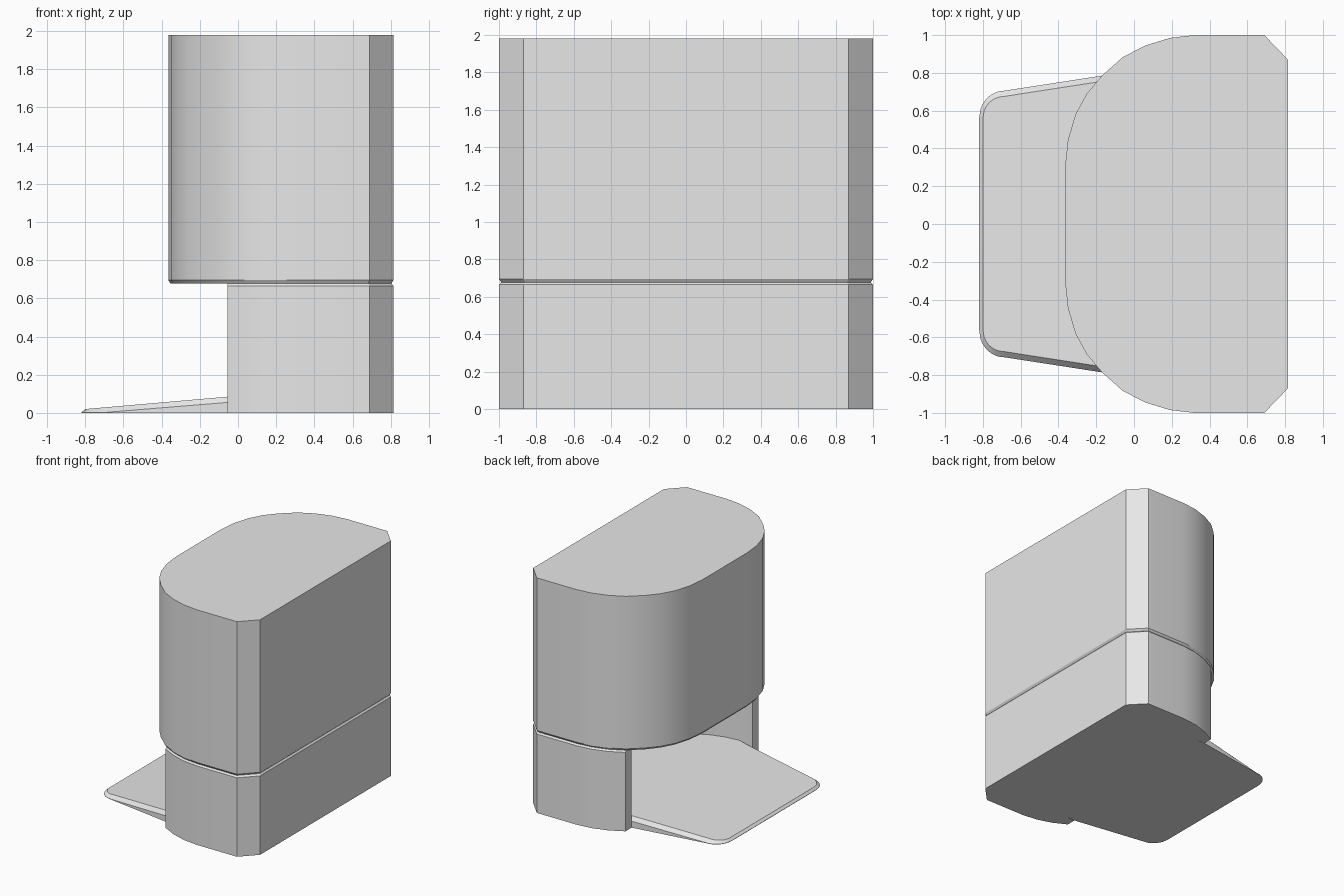
import bpy, bmesh, math

if "Cube" in bpy.data.objects:
    bpy.data.objects.remove(bpy.data.objects["Cube"])

grey = bpy.data.materials.new("light grey")
grey.diffuse_color = (0.8, 0.8, 0.8, 1)
grey.use_nodes = True
grey.node_tree.nodes["Principled BSDF"].inputs["Base Color"].default_value = grey.diffuse_color


def loft(name, rings):
    """Skin a stack of equal-length closed rings and cap both ends."""
    bm = bmesh.new()
    vs = [[bm.verts.new(p) for p in r] for r in rings]
    n = len(vs[0])
    for a, b in zip(vs, vs[1:]):
        for i in range(n):
            j = (i + 1) % n
            bm.faces.new((a[i], a[j], b[j], b[i]))
    bm.faces.new(vs[0][::-1])
    bm.faces.new(vs[-1])
    bmesh.ops.recalc_face_normals(bm, faces=bm.faces)
    me = bpy.data.meshes.new(name)
    bm.to_mesh(me)
    bm.free()
    ob = bpy.data.objects.new(name, me)
    bpy.context.collection.objects.link(ob)
    me.materials.append(grey)
    bpy.ops.object.select_all(action='DESELECT')
    ob.select_set(True)
    bpy.context.view_layer.objects.active = ob
    bpy.ops.object.shade_smooth_by_angle(angle=math.radians(28))
    return ob


def mirror(half):
    return half + [(x, -y) for x, y in reversed(half)]


def at(pts, z):
    return [(x, y, z) for x, y in pts]


def shrink(p):
    return (0.225 + (p[0] - 0.225) * 0.98, p[1] * 0.988)


# Shared D-shaped plan: chamfered back corners, straight sides, round front
SIDE = [(0.815, 0.87), (0.69, 1.0), (0.32, 1.0), (0.19, 0.985), (0.06, 0.945)]
NOSE = [(-0.06, 0.883), (-0.17, 0.785), (-0.25, 0.69), (-0.31, 0.58),
        (-0.35, 0.445), (-0.365, 0.30)]
CUT = -0.055          # front end of the lower side walls

# Upper body with a small chamfer round its lower edge
plan = mirror(SIDE + NOSE)
loft("upper_body", [at([shrink(p) for p in plan], 0.678), at(plan, 0.695),
                    at(plan, 1.98)])

# Lower body: same plan cut off at the front, with a rounded alcove inside
N = 20
alcove = [(CUT + 0.72 * math.sin(math.pi * i / N), 0.805 * math.cos(math.pi * i / N))
          for i in range(N + 1)]
outer = SIDE + [(CUT, 0.885)]
outer_neg = [(x, -y) for x, y in reversed(outer)]
ring = outer + alcove + outer_neg


def soft(p):
    x, y = shrink(p)
    return (max(x, CUT) if p[0] > CUT else CUT, y)


top = [soft(p) for p in outer] + alcove + [soft(p) for p in outer_neg]
loft("lower_body", [at(ring, 0), at(ring, 0.665), at(top, 0.678)])

# Ramp: sloping tray with rounded front corners and a bevelled rim


def slope(x):
    return 0.02 + 0.087 * (x + 0.8)


def ramp_plan(dx, dy):
    corner = []
    for i in range(9):
        t = math.radians(10 + 80 * i / 8) if i else 0
        corner.append((-0.69 - (0.13 - dx) * math.cos(t),
                       0.56 + (0.145 - dy) * math.sin(t)))
    half = corner + [(CUT, 0.803 - dy)]
    return half + alcove[1:-1] + [(x, -y) for x, y in reversed(half)]


rim, deck = ramp_plan(0, 0), ramp_plan(0.02, 0.03)
loft("ramp", [at(rim, 0),
              [(x, y, max(0.003, slope(x) - 0.03)) for x, y in rim],
              [(x, y, slope(x)) for x, y in deck]])
